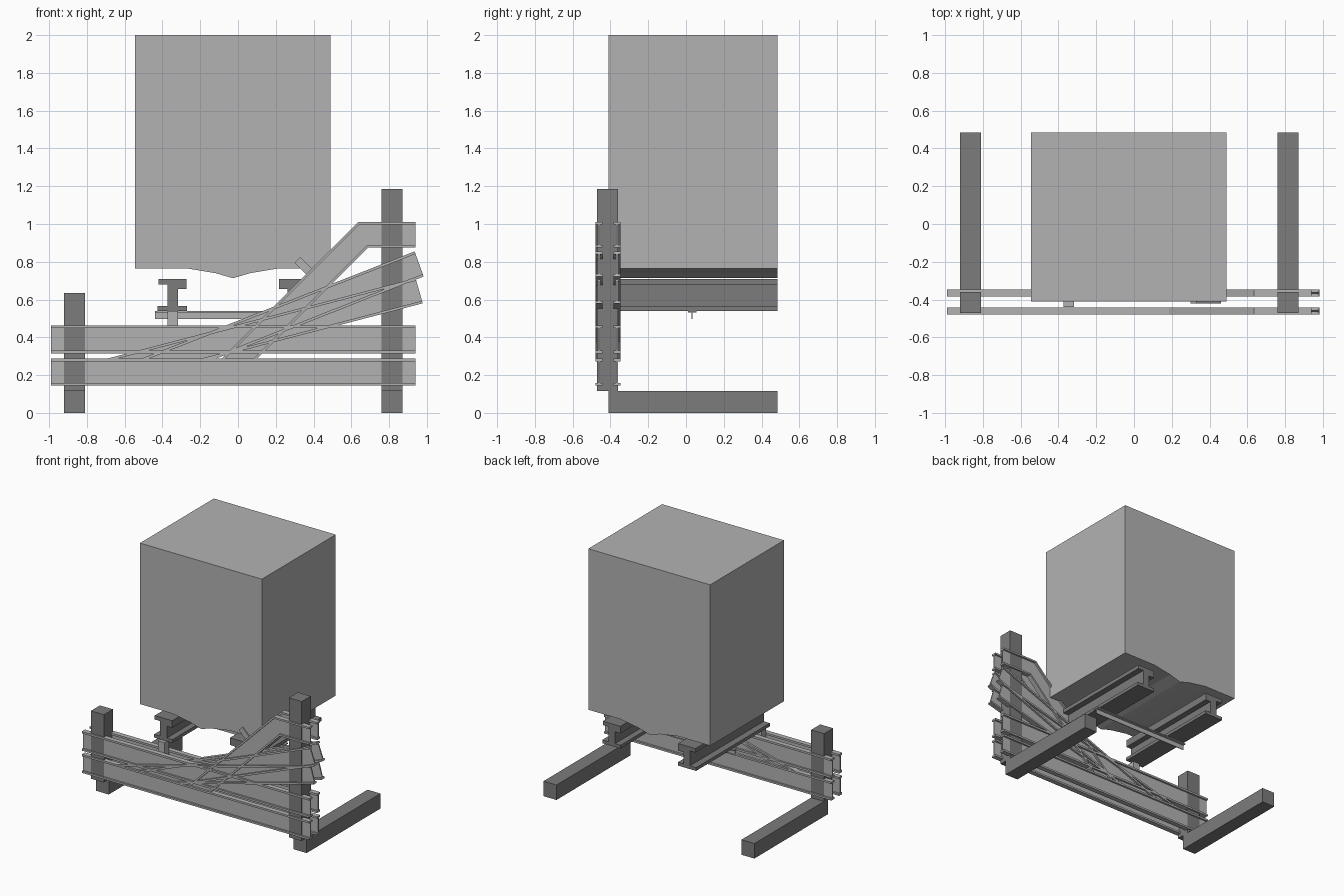
import bpy, bmesh

if "Cube" in bpy.data.objects:
    bpy.data.objects.remove(bpy.data.objects["Cube"])


def material(name, v):
    m = bpy.data.materials.new(name)
    m.diffuse_color = (v, v, v, 1)
    m.use_nodes = True
    m.node_tree.nodes["Principled BSDF"].inputs["Base Color"].default_value = m.diffuse_color
    return m


LIGHT = material("light_grey", 0.45)
DARK = material("dark_grey", 0.20)


def add_prism(bm, pts, a, b, axis="y"):
    """Extrude an outline from a to b, along y (xz outline) or x (yz outline)."""
    def co(p, d):
        return (p[0], d, p[1]) if axis == "y" else (d, p[0], p[1])
    lo = [bm.verts.new(co(p, a)) for p in pts]
    hi = [bm.verts.new(co(p, b)) for p in pts]
    bm.faces.new(lo)
    bm.faces.new(hi[::-1])
    n = len(pts)
    for i in range(n):
        j = (i + 1) % n
        bm.faces.new((lo[j], lo[i], hi[i], hi[j]))


def finish(bm, name, mat):
    bmesh.ops.recalc_face_normals(bm, faces=bm.faces[:])
    me = bpy.data.meshes.new(name)
    bm.to_mesh(me)
    bm.free()
    me.materials.append(mat)
    bpy.context.collection.objects.link(bpy.data.objects.new(name, me))


def prism(name, pts, a, b, mat, axis="y"):
    bm = bmesh.new()
    add_prism(bm, pts, a, b, axis)
    finish(bm, name, mat)


def rect(x0, x1, z0, z1):
    return [(x0, z0), (x1, z0), (x1, z1), (x0, z1)]


def rail(name, top, bottom, yc):
    """Flanged rail between an upper and a lower edge line."""
    def line(f):
        return [(t[0] + (b[0] - t[0]) * f, t[1] + (b[1] - t[1]) * f)
                for t, b in zip(top, bottom)]
    bm = bmesh.new()
    for f0, f1, half in ((0, 0.1, 0.019), (0.1, 0.9, 0.005), (0.9, 1, 0.019)):
        add_prism(bm, line(f0) + line(f1)[::-1], yc - half, yc + half)
    finish(bm, name, LIGHT)


# Hanging block with a shallow keel underneath
prism("block", [(-0.545, 2), (-0.545, 0.765), (-0.27, 0.765), (-0.12, 0.74),
                (-0.027, 0.713), (0.065, 0.74), (0.216, 0.765), (0.49, 0.765),
                (0.49, 2)], -0.41, 0.485, LIGHT)

# Posts and floor sleepers
for side, x, top in (("left", -0.92, 0.635), ("right", 0.76, 1.185)):
    prism(side + "_post", rect(x, x + 0.11, 0.115, top), -0.47, -0.36, DARK)
    prism(side + "_sleeper", rect(x, x + 0.11, 0, 0.115), -0.41, 0.485, DARK)

# Straight rails and the fan of rising rails, front and back
rails = {
    "lower_rail": ([(-0.99, 0.287), (0.94, 0.287)], [(-0.99, 0.145), (0.94, 0.145)]),
    "upper_rail": ([(-0.99, 0.463), (0.94, 0.463)], [(-0.99, 0.315), (0.94, 0.315)]),
    "shallow_fan_rail": ([(-0.69, 0.288), (0.94, 0.713)], [(-0.14, 0.288), (0.978, 0.58)]),
    "middle_fan_rail": ([(-0.51, 0.288), (0.935, 0.855)], [(-0.115, 0.288), (0.983, 0.722)]),
    "steep_fan_rail": ([(-0.087, 0.288), (0.635, 1.01), (0.94, 1.01)],
                       [(0.103, 0.288), (0.69, 0.875), (0.94, 0.875)]),
}
for side, yc in (("front", -0.461), ("back", -0.366)):
    for name, (top, bottom) in rails.items():
        rail(side + "_" + name, top, bottom, yc)

# Girders under the block, mirrored about its centre
girder = [(-0.42, 0.71), (-0.42, 0.68), (-0.373, 0.68), (-0.373, 0.565),
          (-0.425, 0.565), (-0.425, 0.54), (-0.27, 0.54), (-0.27, 0.565),
          (-0.317, 0.565), (-0.317, 0.655), (-0.272, 0.655), (-0.272, 0.71)]
prism("left_girder", girder, -0.41, 0.485, DARK)
prism("right_girder", [(-0.054 - x, z) for x, z in girder], -0.41, 0.485, DARK)

# Tee cross tie joining the girders
prism("cross_tie", [(0.01, 0.54), (0.01, 0.532), (0.029, 0.532), (0.029, 0.497),
                    (0.035, 0.497), (0.035, 0.532), (0.055, 0.532), (0.055, 0.54)],
      -0.44, 0.386, LIGHT, "x")

# Stubs held between the front and back rails
prism("upright_stub", rect(-0.373, -0.317, 0.32, 0.54), -0.44, -0.385, LIGHT)
prism("tilted_stub", [(0.33, 0.825), (0.30, 0.795), (0.43, 0.665), (0.46, 0.695)],
      -0.42, -0.40, LIGHT)
